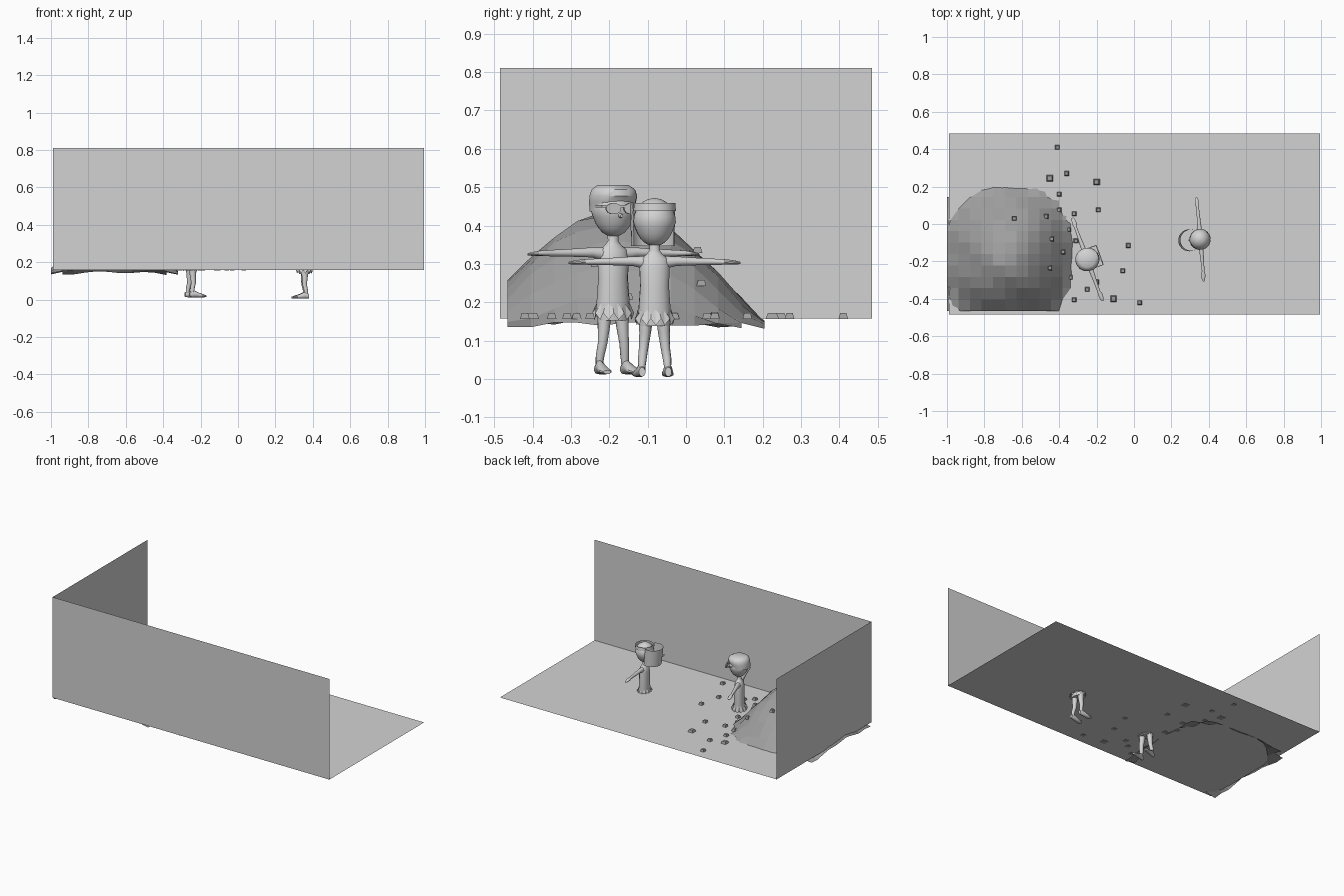
import bpy, bmesh, math
from mathutils import Matrix, Vector

if "Cube" in bpy.data.objects:
    bpy.data.objects.remove(bpy.data.objects["Cube"])


def material(name, v):
    m = bpy.data.materials.new(name)
    m.diffuse_color = (v, v, v, 1)
    m.use_nodes = True
    m.node_tree.nodes["Principled BSDF"].inputs["Base Color"].default_value = m.diffuse_color
    return m


LIGHT = material("light grey", 0.65)
DARK = material("sand grey", 0.35)
FLOOR = 0.158
place = Matrix.Identity(4)   # current figure placement


def finish(name, bm, mat, smooth=False, closed=True):
    if closed:
        bmesh.ops.recalc_face_normals(bm, faces=bm.faces)
    bm.transform(place)
    me = bpy.data.meshes.new(name)
    bm.to_mesh(me)
    bm.free()
    me.materials.append(mat)
    ob = bpy.data.objects.new(name, me)
    bpy.context.collection.objects.link(ob)
    if smooth:
        bpy.ops.object.select_all(action='DESELECT')
        ob.select_set(True)
        bpy.context.view_layer.objects.active = ob
        bpy.ops.object.shade_smooth_by_angle(angle=math.radians(45))
    return ob


def loft(name, rings, axis='z', n=12, mat=LIGHT, caps=True, smooth=True):
    """Rings are (x, y, z, ra, rb); the radii lie in the plane across axis."""
    u, v = {'z': (0, 1), 'y': (0, 2), 'x': (1, 2)}[axis]
    bm = bmesh.new()
    rows = []
    for x, y, z, ra, rb in rings:
        row = []
        for i in range(n):
            a = 2 * math.pi * (i + 0.5) / n
            p = [x, y, z]
            p[u] += ra * math.cos(a)
            p[v] += rb * math.sin(a)
            row.append(bm.verts.new(p))
        rows.append(row)
    for r, s in zip(rows, rows[1:]):
        for i in range(n):
            j = (i + 1) % n
            bm.faces.new((r[i], r[j], s[j], s[i]))
    if caps:
        bm.faces.new(rows[0])
        bm.faces.new(rows[-1])
    return finish(name, bm, mat, smooth)


def plane(name, corners):
    bm = bmesh.new()
    bm.faces.new([bm.verts.new(c) for c in corners])
    finish(name, bm, LIGHT, closed=False)


def box(name, centre, size, mat=LIGHT):
    bm = bmesh.new()
    bmesh.ops.create_cube(bm, size=1, matrix=Matrix.Translation(centre) @ Matrix.Diagonal((*size, 1)))
    finish(name, bm, mat)


# floor and the two backdrop walls
X0, X1, Y0, Y1, ZT = -0.99, 0.995, -0.485, 0.485, 0.81
plane("floor", [(X0, Y0, FLOOR), (X1, Y0, FLOOR), (X1, Y1, FLOOR), (X0, Y1, FLOOR)])
plane("long_wall", [(X1, Y0, FLOOR), (X0, Y0, FLOOR), (X0, Y0, ZT), (X1, Y0, ZT)])
plane("end_wall", [(X0, Y0, FLOOR), (X0, Y1, FLOOR), (X0, Y1, ZT), (X0, Y0, ZT)])


# sand dune as a coarse height field
def dune_r(x, y):
    u, v = abs(x + 0.67) / 0.35, abs(y + 0.18) / 0.39
    return (u ** 2.5 + v ** 2.5) ** 0.4


def dune_z(x, y):
    r = dune_r(x, y)
    if r >= 1:
        return max(0.13, 0.145 - 0.05 * (r - 1))
    return 0.145 + 0.29 * (1 - r * r) ** 1.3


bm = bmesh.new()
N = 11
grid = [[None] * (N + 1) for _ in range(N + 1)]
for i in range(N + 1):
    for j in range(N + 1):
        x, y = -1.0 + 0.68 * i / N, -0.465 + 0.67 * j / N
        wob = 0.006 * math.sin(23 * x + 31 * y)
        grid[i][j] = bm.verts.new((x, y, dune_z(x, y) + wob))
for i in range(N):
    for j in range(N):
        q = [grid[i][j], grid[i + 1][j], grid[i + 1][j + 1], grid[i][j + 1]]
        if min(dune_r(v.co.x, v.co.y) for v in q) < 1.0:
            bm.faces.new(q)
bmesh.ops.delete(bm, geom=[v for v in bm.verts if not v.link_faces], context='VERTS')
finish("sand_dune", bm, DARK, closed=False)

# scattered pebbles
pebbles = [(-.41, .41), (-.45, .245), (-.36, .27), (-.2, .225), (-.4, .16), (-.4, .075),
           (-.32, .055), (-.19, .075), (-.47, .04), (-.64, .03), (-.44, -.08), (-.35, -.03),
           (-.31, -.09), (-.45, -.235), (-.38, -.15), (-.03, -.115), (-.06, -.25), (-.11, -.4),
           (.03, -.42), (-.32, -.405), (-.25, -.35), (-.34, -.285), (-.2, -.31)]
for k, (x, y) in enumerate(pebbles):
    s = 0.025 if k in (1, 3, 17) else 0.018
    z = max(FLOOR, dune_z(x, y)) - 0.002
    loft("pebble", [(x, y, z, s, s), (x, y, z + 0.016, s * 0.65, s * 0.65)],
         n=4, mat=DARK, smooth=False)


# person, facing +x, feet at z = 0
def person(tag):
    loft(tag + "_torso", [(0, 0, .14, .030, .042), (0, 0, .18, .033, .045), (0, 0, .25, .030, .040),
                          (0, 0, .30, .029, .042), (0, 0, .325, .024, .038), (0, 0, .337, .016, .022),
                          (0, 0, .348, .013, .014), (0, 0, .372, .014, .015)], n=16)
    # head tapers to the chin
    head = []
    for k in range(13):
        t = math.pi * (0.02 + 0.96 * k / 12)
        r = math.sin(t) * (0.059 if k > 5 else 0.057 - 0.004 * math.sin(2 * t))
        head.append((0.003, 0, .425 - .066 * math.cos(t), r, r))
    loft(tag + "_head", head, n=20)
    loft(tag + "_nose", [(.053, 0, .415, .008, .008), (.066, 0, .413, .004, .004)], axis='x', n=8)
    for s in (1, -1):
        loft(tag + "_arm", [(0, s * .025, .314, .016, .018), (0, s * .06, .318, .013, .013),
                            (0, s * .12, .317, .010, .010), (0, s * .18, .316, .008, .008),
                            (.002, s * .20, .316, .013, .007), (.002, s * .225, .314, .010, .005),
                            (.002, s * .237, .313, .004, .003)], axis='y', n=10)
        loft(tag + "_leg", [(0, s * .023, .17, .022, .020), (0, s * .026, .12, .017, .016),
                            (.002, s * .030, .08, .013, .013), (-.005, s * .034, .05, .012, .012),
                            (-.008, s * .036, .02, .010, .009)], n=10)
        loft(tag + "_foot", [(-.022, s * .036, .014, .009, .013), (0, s * .037, .019, .012, .019),
                             (.03, s * .039, .012, .015, .012), (.055, s * .041, .008, .017, .008),
                             (.068, s * .041, .006, .011, .005)], axis='x', n=10)
    # ragged shorts hem
    bm = bmesh.new()
    n = 24
    top, low = [], []
    for i in range(n):
        a = 2 * math.pi * i / n
        c, d = math.cos(a), math.sin(a)
        r = 1.12 if i % 2 else 1.0
        top.append(bm.verts.new((.034 * c, .046 * d, .185 - .012 * (i % 2))))
        low.append(bm.verts.new((.042 * c * r, .050 * d * r, .142 + .018 * (i % 2))))
    for i in range(n):
        j = (i + 1) % n
        bm.faces.new((top[i], low[i], low[j], top[j]))
    finish(tag + "_shorts", bm, LIGHT)


# first person: hair and sunglasses
place = Matrix.Translation((-.25, -.19, .012)) @ Matrix.Rotation(math.radians(20), 4, 'Z')
person("walker")
loft("walker_hair", [(-.008, 0, .425, .056, .060), (-.004, 0, .45, .060, .062), (.002, 0, .465, .064, .063),
                     (.002, 0, .482, .060, .057), (0, 0, .493, .042, .042)], n=16)
for s in (1, -1):
    loft("sunglass_lens", [(.068, s * .025, .432, .021, .015), (.074, s * .025, .432, .021, .015)],
         axis='x', n=12)
    box("sunglass_arm", (.035, s * .055, .438), (.075, .004, .006))
    box("sunglass_hinge", (.071, s * .048, .438), (.005, .016, .006))
box("sunglass_bridge", (.071, 0, .438), (.005, .02, .006))

# second person: headband and curved face shield
place = (Matrix.Translation((.355, -.082, .005)) @ Matrix.Rotation(math.radians(185), 4, 'Z')
         @ Matrix.Scale(.95, 4))
person("guest")
loft("headband", [(0, 0, .456, .058, .059), (0, 0, .478, .056, .057)], n=20, caps=False)
bm = bmesh.new()
prev = None
for k in range(17):
    a = math.radians(-115 + 230 * k / 16)
    x, y = .063 + .062 * math.cos(a), .062 * math.sin(a)
    pair = [bm.verts.new((x - .012, y * .96, .36)), bm.verts.new((x, y, .474))]
    if prev:
        bm.faces.new((prev[0], pair[0], pair[1], prev[1]))
    prev = pair
finish("face_shield", bm, LIGHT, smooth=True, closed=False)
